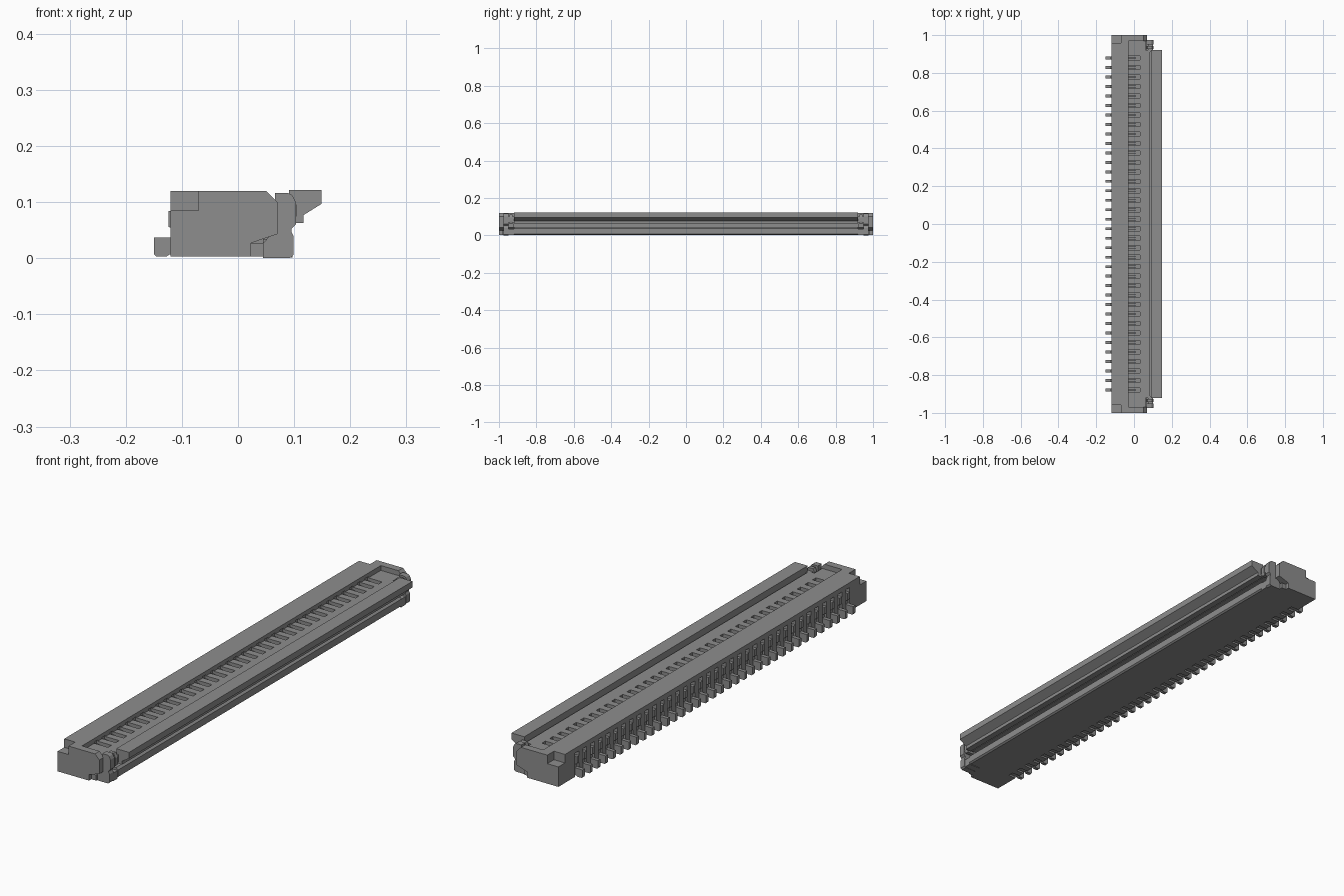
import bpy
import bmesh
from mathutils import Vector

cube = bpy.data.objects.get("Cube")
if cube:
    bpy.data.objects.remove(cube, do_unlink=True)

grey = bpy.data.materials.new("plain grey")
grey.use_nodes = True
COLOUR = (0.27, 0.27, 0.27, 1)
grey.diffuse_color = COLOUR
grey.node_tree.nodes["Principled BSDF"].inputs["Base Color"].default_value = COLOUR


def prism(bm, profile, y0, y1):
    """Extrude an xz outline from y0 to y1."""
    face = bm.faces.new([bm.verts.new((x, y0, z)) for x, z in profile])
    ext = bmesh.ops.extrude_face_region(bm, geom=[face])
    verts = [g for g in ext["geom"] if isinstance(g, bmesh.types.BMVert)]
    bmesh.ops.translate(bm, verts=verts, vec=Vector((0, y1 - y0, 0)))


def rect(x0, x1, z0, z1):
    return [(x0, z0), (x1, z0), (x1, z1), (x0, z1)]


def make(name, pieces):
    """One object from a list of (outline, y0, y1)."""
    bm = bmesh.new()
    for profile, y0, y1 in pieces:
        prism(bm, profile, y0, y1)
    bmesh.ops.recalc_face_normals(bm, faces=bm.faces)
    mesh = bpy.data.meshes.new(name)
    bm.to_mesh(mesh)
    bm.free()
    mesh.materials.append(grey)
    obj = bpy.data.objects.new(name, mesh)
    bpy.context.collection.objects.link(obj)
    return obj


PINS, PITCH = 36, 0.0502
pin_y = [(i - (PINS - 1) / 2) * PITCH for i in range(PINS)]

# Main housing: recessed top, open front slot and projecting lower lip
housing = make("housing", [([
    (-0.12, 0.003), (0.092, 0.003), (0.099, 0.008), (0.099, 0.036),
    (0.090, 0.044), (-0.02, 0.044), (-0.02, 0.066), (0.085, 0.066),
    (0.085, 0.1), (-0.03, 0.1), (-0.03, 0.12), (-0.12, 0.12)], -0.92, 0.92)])

# Contact slots in the recess floor and the rear wall
cuts = []
for y in pin_y:
    cuts.append((rect(-0.035, 0.032, 0.08, 0.105), y - 0.011, y + 0.011))
    cuts.append((rect(-0.13, -0.085, -0.01, 0.1), y - 0.012, y + 0.012))
cutter = make("slot_cutter", cuts)
cutter.hide_render = True
mod = housing.modifiers.new("slots", "BOOLEAN")
mod.operation = "DIFFERENCE"
mod.solver = "EXACT"
mod.object = cutter
bpy.context.view_layer.objects.active = housing
bpy.ops.object.modifier_apply(modifier=mod.name)
bpy.data.objects.remove(cutter, do_unlink=True)

# Terminals: rear foot, shoulder in the rear slot, and beam in the top slot
foot = [(-0.15, 0.008), (-0.146, 0.003), (-0.127, 0.003), (-0.122, 0.007),
        (-0.085, 0.007), (-0.085, 0.084), (-0.124, 0.084), (-0.124, 0.056),
        (-0.115, 0.052), (-0.115, 0.037), (-0.15, 0.037)]
beam = [(-0.03, 0.08), (0.03, 0.08), (0.03, 0.086), (-0.03, 0.092)]
terminals = []
for y in pin_y:
    terminals.append((foot, y - 0.0075, y + 0.0075))
    terminals.append((beam, y - 0.006, y + 0.006))
make("terminals", terminals)

# Flip lever along the front
make("lever", [([
    (0.091, 0.122), (0.149, 0.122), (0.149, 0.097), (0.117, 0.077),
    (0.117, 0.063), (0.091, 0.063)], -0.92, 0.92)])

# End pieces, hinges and solder hooks, the same at both ends
cap_low = [(-0.12, 0.003), (0.023, 0.003), (0.023, 0.027), (0.07, 0.043),
           (0.07, 0.085), (-0.12, 0.085)]
cap_top = [(-0.07, 0.085), (0.07, 0.085), (0.07, 0.1), (0.05, 0.12), (-0.07, 0.12)]
hook = [(0.045, 0.0), (0.092, 0.0), (0.099, 0.006), (0.099, 0.04),
        (0.095, 0.047), (0.095, 0.052), (0.103, 0.06), (0.103, 0.1),
        (0.097, 0.112), (0.09, 0.116), (0.066, 0.116), (0.066, 0.05), (0.045, 0.027)]
latch = [(0.066, 0.06), (0.1, 0.06), (0.104, 0.075), (0.104, 0.095),
         (0.094, 0.112), (0.072, 0.112), (0.066, 0.1)]
for side, s in (("left", 1), ("right", -1)):
    make("end_cap_" + side, [
        (cap_low, s * 0.97, s * 1.0),
        (cap_top, s * 0.97, s * 1.0),
    ])
    make("end_block_" + side, [
        (cap_low, s * 0.92, s * 0.97),
        (rect(-0.03, 0.06, 0.085, 0.1), s * 0.92, s * 0.97),
        (rect(-0.12, -0.03, 0.085, 0.12), s * 0.92, s * 0.957),
        (rect(-0.07, -0.03, 0.085, 0.12), s * 0.957, s * 0.97),
    ])
    make("solder_hook_" + side, [
        (hook, s * 0.95, s * 0.975),
        (rect(0.023, 0.045, 0.003, 0.026), s * 0.92, s * 0.985),
        (rect(0.045, 0.097, 0.001, 0.034), s * 0.92, s * 0.95),
    ])
    make("lever_hinge_" + side, [
        (latch, s * 0.927, s * 0.943),
        (rect(0.074, 0.1, 0.07, 0.1), s * 0.91, s * 0.955),
    ])
